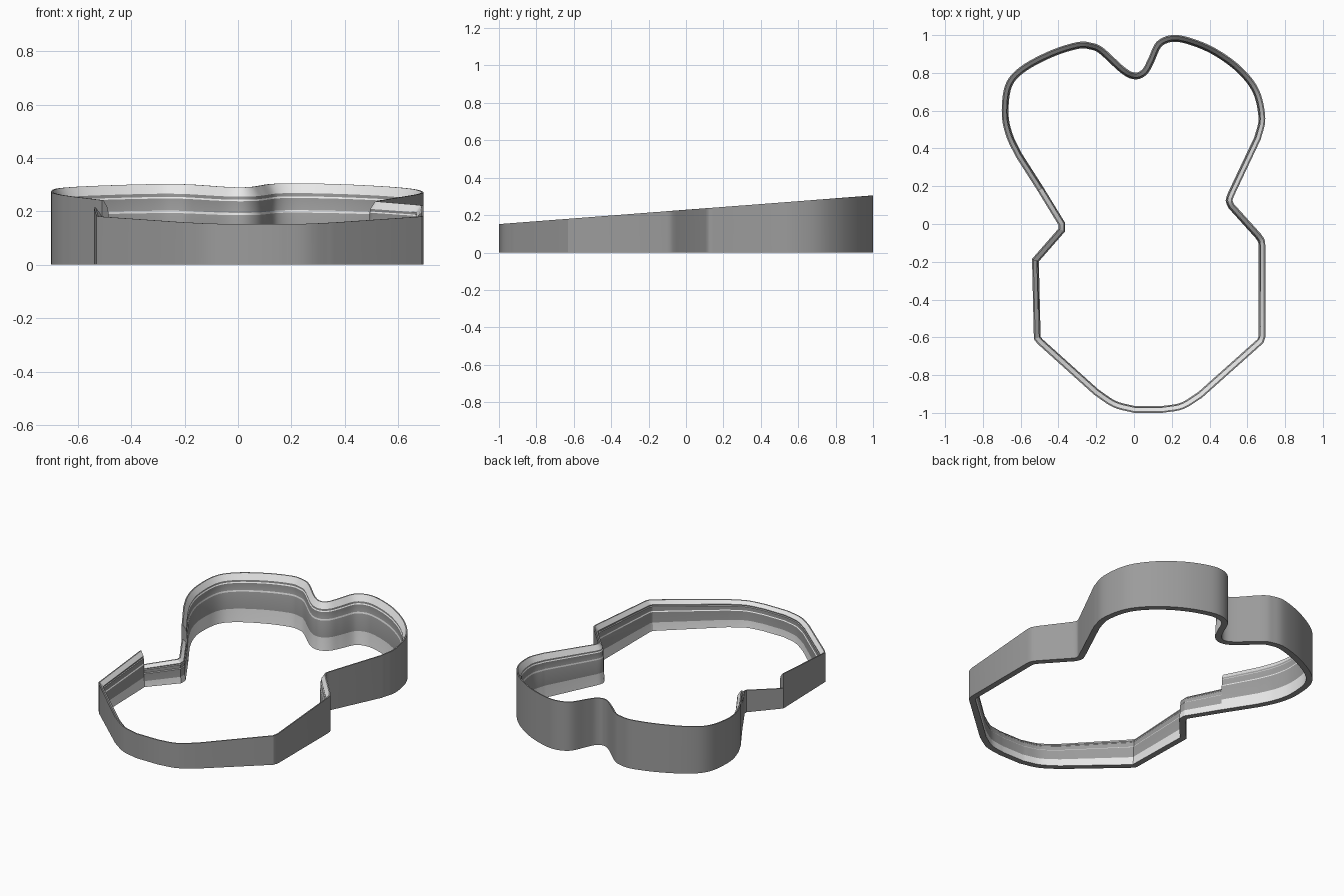
import bpy, bmesh, math
from mathutils import Vector

if "Cube" in bpy.data.objects:
    bpy.data.objects.remove(bpy.data.objects["Cube"])


def make_material(name, value):
    mat = bpy.data.materials.new(name)
    mat.use_nodes = True
    colour = (value, value, value, 1)
    mat.diffuse_color = colour
    mat.node_tree.nodes["Principled BSDF"].inputs["Base Color"].default_value = colour
    return mat


MATERIALS = [make_material("dark_grey", .33), make_material("light_grey", .8)]
DARK, LIGHT = 0, 1

# Wall cross-section: (fraction of local height, thickness inward, colour up to next point)
SECTION = [(0, 0, DARK), (0, .036, LIGHT), (.28, .032, DARK), (.64, .032, LIGHT),
           (.67, .029, DARK), (.82, .029, LIGHT), (.84, .026, DARK), (.88, .026, LIGHT),
           (1, .007, DARK), (1, 0, DARK)]


def smooth_run(points, steps=6):
    """Catmull-Rom curve through the points."""
    pts = [Vector(p) for p in points]
    pts = [2 * pts[0] - pts[1]] + pts + [2 * pts[-1] - pts[-2]]
    out = []
    for a, b, c, d in zip(pts, pts[1:], pts[2:], pts[3:]):
        for k in range(steps):
            t = k / steps
            out.append(b + (c - a) * t / 2 + (a - b * 2.5 + c * 2 - d / 2) * t * t
                       + (b * 3 - a - c * 3 + d) * t ** 3 / 2)
    return out + [pts[-2]]


def straight_run(points):
    return [Vector(p) for p in points]


# Outer outline, counter-clockwise from the front right corner
front = straight_run([(-.51, -.635)]) \
    + smooth_run([(-.21, -.905), (-.11, -.97), (0, -1)]) \
    + smooth_run([(.15, -1), (.26, -.98), (.36, -.92)])
flank = straight_run([(.685, -.63), (.695, -.6)]) \
    + smooth_run([(.695, -.11), (.69, -.08), (.67, -.05)], 3) \
    + smooth_run([(.53, .105), (.522, .125), (.53, .15)], 3)
lobes = smooth_run([(.672, .45), (.695, .56), (.662, .71), (.57, .83), (.435, .928), (.3, .985),
                    (.2, 1), (.12, .965), (.075, .875), (.045, .82), (.005, .802), (-.05, .83),
                    (-.16, .93), (-.22, .958), (-.3, .963), (-.45, .915), (-.605, .83),
                    (-.682, .735), (-.7, .58), (-.675, .46), (-.625, .355)])
waist = straight_run([(-.51, .175), (-.4, -.005), (-.4, -.025), (-.54, -.185)])
side = straight_run([(-.53, -.61)])

outline = front + flank + lobes + waist + side
count = len(outline)
notch_start = count - len(side) - len(waist)
notch_end = count - len(side) - 1


def inward(i):
    """Mitred inward direction at an outline point."""
    p = outline[i % count]
    d1 = (p - outline[(i - 1) % count]).normalized()
    d2 = (outline[(i + 1) % count] - p).normalized()
    n1, n2 = Vector((-d1.y, d1.x)), Vector((-d2.y, d2.x))
    return (n1 + n2) / (1 + n1.dot(n2))


def wall(name, first, last, drop):
    """Sweep the section along part of the outline, with a sloping top."""
    bm = bmesh.new()
    rings = []
    for i in range(first, last + 1):
        p, n = outline[i % count], inward(i)
        height = .2285 + .0765 * p.y - drop
        rings.append([bm.verts.new((*(p + n * t), f * height)) for f, t, c in SECTION])
    size = len(SECTION)
    for a, b in zip(rings, rings[1:]):
        for j in range(size):
            k = (j + 1) % size
            face = bm.faces.new((a[j], b[j], b[k], a[k]))
            face.material_index = SECTION[j][2]
    bm.faces.new(rings[0])
    bm.faces.new(rings[-1][::-1])
    bmesh.ops.recalc_face_normals(bm, faces=bm.faces)
    mesh = bpy.data.meshes.new(name)
    bm.to_mesh(mesh)
    bm.free()
    for mat in MATERIALS:
        mesh.materials.append(mat)
    obj = bpy.data.objects.new(name, mesh)
    bpy.context.collection.objects.link(obj)
    bpy.ops.object.select_all(action='DESELECT')
    obj.select_set(True)
    bpy.context.view_layer.objects.active = obj
    bpy.ops.object.shade_smooth_by_angle(angle=math.radians(25))


# Full-height wall around the body, and the lowered wall across the waist
wall("main_wall", notch_end, notch_start + count, 0)
wall("lowered_waist_wall", notch_start, notch_end, .09)
